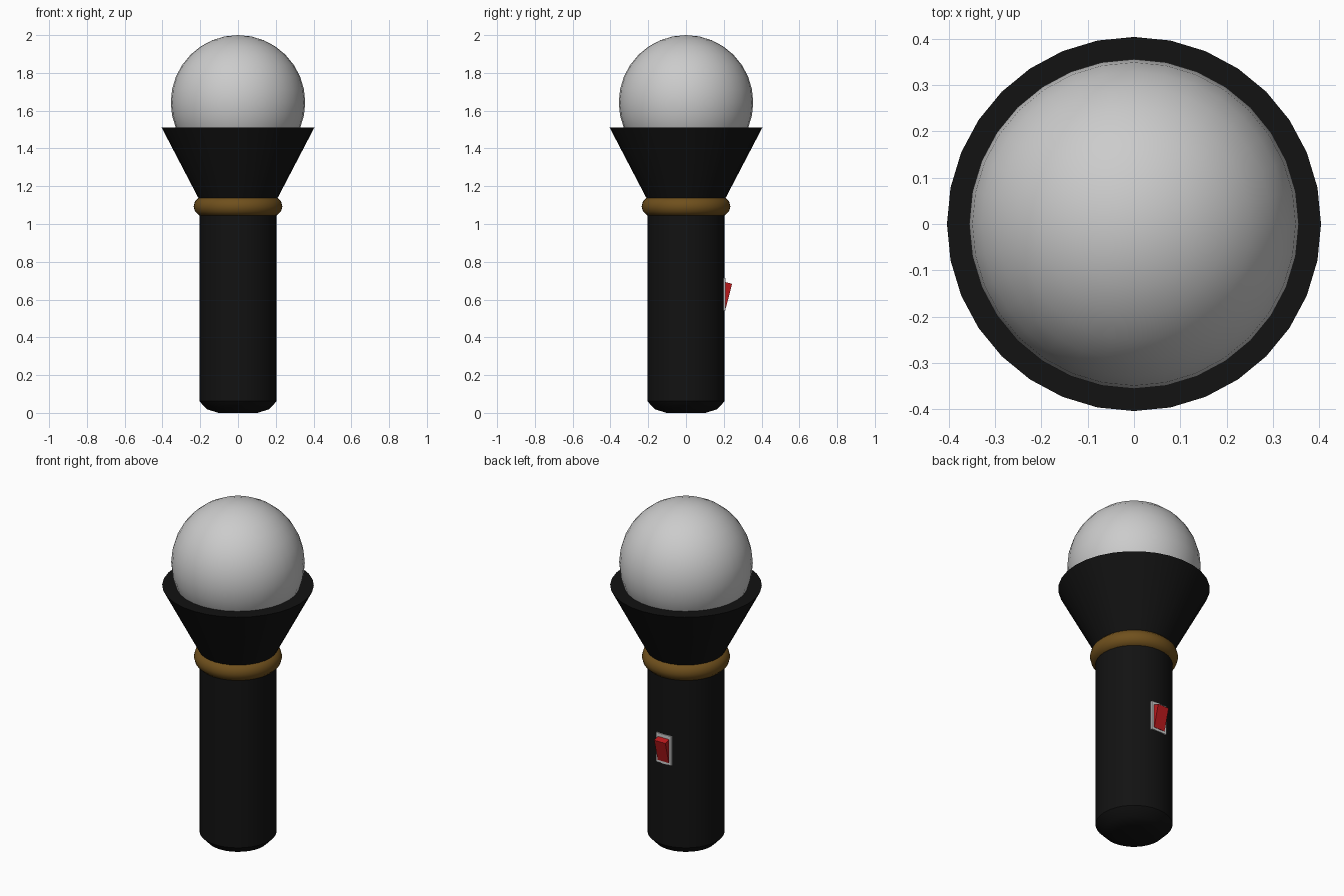
import bpy, bmesh, math

if "Cube" in bpy.data.objects:
    bpy.data.objects.remove(bpy.data.objects["Cube"])


def material(name, rgb):
    m = bpy.data.materials.new(name)
    m.diffuse_color = (*rgb, 1)
    m.use_nodes = True
    m.node_tree.nodes["Principled BSDF"].inputs["Base Color"].default_value = m.diffuse_color
    return m


BLACK = material("black", (0.006, 0.006, 0.006))
BRASS = material("brass", (0.16, 0.08, 0.012))
RED = material("red", (0.5, 0.01, 0.012))


def finish(name, mat=None, smooth=True):
    ob = bpy.context.object
    ob.name = name
    if mat:
        ob.data.materials.append(mat)
    if smooth:
        bpy.ops.object.shade_smooth_by_angle(angle=math.radians(35))
    return ob


def add_mesh(name, bm):
    bmesh.ops.recalc_face_normals(bm, faces=bm.faces)
    me = bpy.data.meshes.new(name)
    bm.to_mesh(me)
    bm.free()
    ob = bpy.data.objects.new(name, me)
    bpy.context.collection.objects.link(ob)
    bpy.ops.object.select_all(action='DESELECT')
    ob.select_set(True)
    bpy.context.view_layer.objects.active = ob


def lathe(name, profile, mat, sides=32):
    """Rings of (radius, z), capped at both ends."""
    bm = bmesh.new()
    rings = [[bm.verts.new((r * math.cos(2 * math.pi * i / sides),
                            r * math.sin(2 * math.pi * i / sides), z))
              for i in range(sides)] for r, z in profile]
    for a, b in zip(rings, rings[1:]):
        for i in range(sides):
            j = (i + 1) % sides
            bm.faces.new((a[i], a[j], b[j], b[i]))
    bm.faces.new(rings[0][::-1])
    bm.faces.new(rings[-1])
    add_mesh(name, bm)
    return finish(name, mat)


# Handle with bevelled foot, and flared head cup
lathe("handle", [(0.105, 0), (0.165, 0.02), (0.205, 0.062), (0.205, 1.12)], BLACK)
lathe("head_cup", [(0.19, 1.1), (0.404, 1.51)], BLACK)

# Collar ring
bpy.ops.mesh.primitive_torus_add(major_radius=0.182, minor_radius=0.053,
                                 major_segments=48, minor_segments=12,
                                 location=(0, 0, 1.093))
finish("collar_ring", BRASS)

# Ball grille
bpy.ops.mesh.primitive_uv_sphere_add(segments=32, ring_count=16, radius=0.356,
                                     location=(0, 0, 1.644))
finish("ball_grille")

# Switch plate on the back
bpy.ops.mesh.primitive_cube_add(size=1, location=(0, 0.197, 0.627))
bpy.context.object.scale = (0.1, 0.024, 0.172)
finish("switch_plate", smooth=False)

# Wedge-shaped rocker: side profile (y, z) extruded across x
bm = bmesh.new()
side = bm.faces.new([bm.verts.new((-0.036, y, z)) for y, z in
                     [(0.2, 0.555), (0.211, 0.555), (0.244, 0.683), (0.2, 0.695)]])
ext = bmesh.ops.extrude_face_region(bm, geom=[side], use_keep_orig=True)
bmesh.ops.translate(bm, vec=(0.072, 0, 0),
                    verts=[v for v in ext["geom"] if isinstance(v, bmesh.types.BMVert)])
add_mesh("switch_rocker", bm)
finish("switch_rocker", RED, smooth=False)
